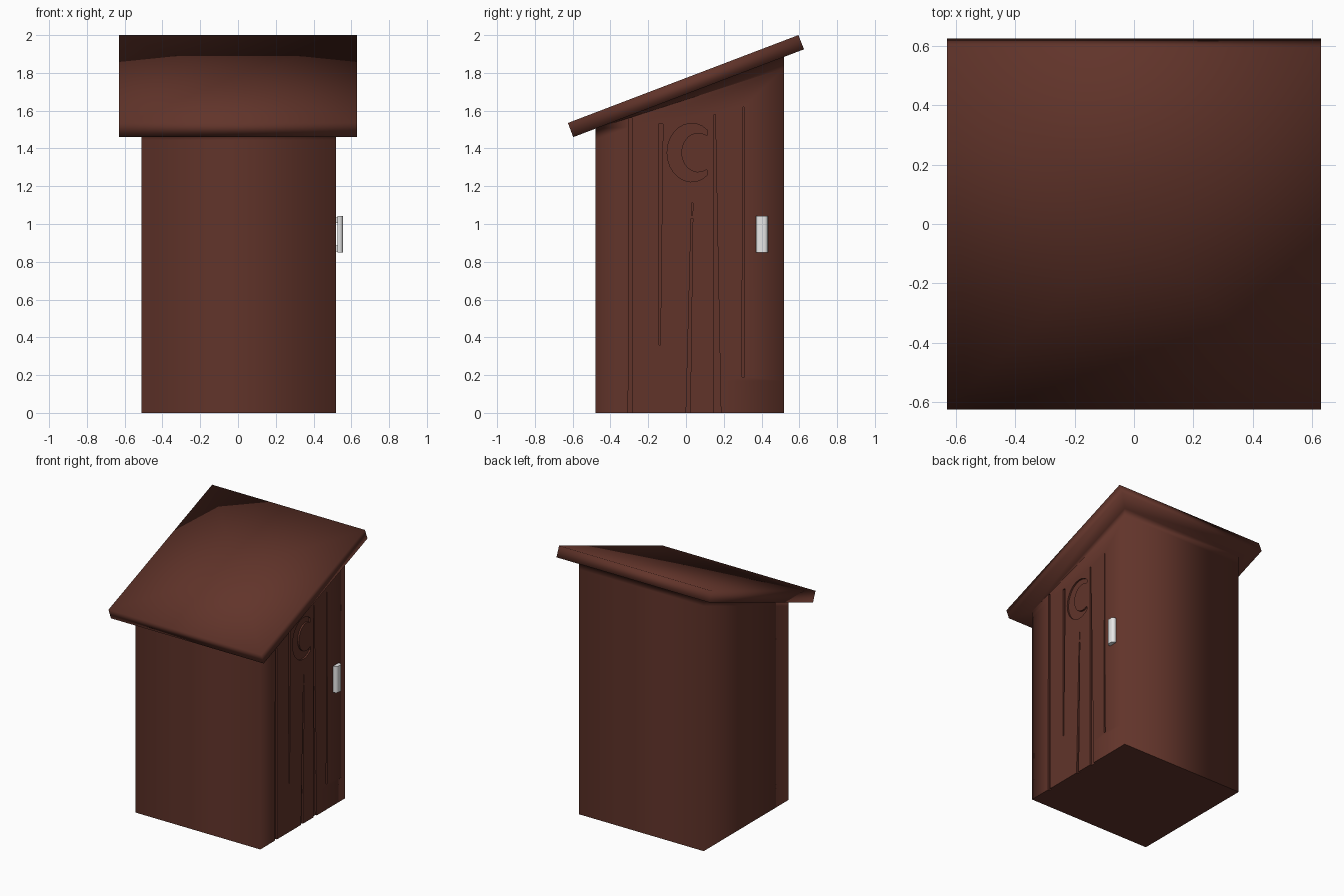
import bpy, bmesh
from math import sin, cos, radians

cube = bpy.data.objects.get("Cube")
if cube:
    bpy.data.objects.remove(cube, do_unlink=True)


def material(name, color):
    mat = bpy.data.materials.new(name)
    mat.use_nodes = True
    mat.diffuse_color = (*color, 1)
    mat.node_tree.nodes["Principled BSDF"].inputs["Base Color"].default_value = (*color, 1)
    return mat


def add_object(name, bm, mat):
    bmesh.ops.recalc_face_normals(bm, faces=bm.faces)
    mesh = bpy.data.meshes.new(name)
    bm.to_mesh(mesh)
    bm.free()
    mesh.materials.append(mat)
    obj = bpy.data.objects.new(name, mesh)
    bpy.context.collection.objects.link(obj)
    return obj


wood = material("reddish_brown_wood", (0.12, 0.034, 0.023))
metal = material("light_grey_metal", (0.8, 0.8, 0.8))

SLOPE = 0.381          # roof pitch
WALL_X = 0.52          # door wall plane
GROOVE_X = 0.508       # floor of the carvings


def under_roof(y):
    return 1.46 + SLOPE * (y + 0.597)


def ring(bm, x0, x1, y0, y1, z_front, z_back):
    return [bm.verts.new(p) for p in ((x0, y0, z_front), (x1, y0, z_front),
                                      (x1, y1, z_back), (x0, y1, z_back))]


# Walls and overhanging lean-to roof, one smooth welded shell
bm = bmesh.new()
wall = (-0.51, WALL_X, -0.48, 0.52)
top_f, top_b = under_roof(wall[2]), under_roof(wall[3])
rings = [
    ring(bm, *wall, 0, 0),
    ring(bm, *wall, 0.17, 0.17),
    ring(bm, *wall, top_f - 0.06, top_b - 0.06),
    ring(bm, *wall, top_f, top_b),
    ring(bm, -0.63, 0.63, -0.597, 0.625, 1.46, 1.925),
    ring(bm, -0.63, 0.63, -0.625, 0.595, 1.535, 2.0),
]
bm.faces.new(rings[0][::-1])
for low, high in zip(rings, rings[1:]):
    for i in range(4):
        j = (i + 1) % 4
        bm.faces.new((low[i], low[j], high[j], high[i]))
roof_top = bm.faces.new(rings[-1])
bmesh.ops.poke(bm, faces=[roof_top])
shell = add_object("walls_and_roof", bm, wood)

# Carvings on the door wall: plank gaps as (top y range, bottom y range, z range)
gaps = [
    ((-0.303, -0.286), (-0.306, -0.284), (1.56, -0.02)),
    ((-0.145, -0.122), (-0.143, -0.136), (1.53, 0.36)),
    ((0.030, 0.037), (0.030, 0.035), (1.11, 1.045)),
    ((0.027, 0.036), (0.0, 0.022), (1.03, -0.02)),
    ((0.148, 0.155), (0.148, 0.185), (1.58, -0.02)),
    ((0.301, 0.307), (0.296, 0.31), (1.62, 0.19)),
]
outlines = [[(b[0], z[1]), (b[1], z[1]), (t[1], z[0]), (t[0], z[0])] for t, b, z in gaps]


def arc(y, z, ry, rz, start, end, steps):
    angles = [radians(start + (end - start) * i / steps) for i in range(steps + 1)]
    return [(y + ry * cos(a), z + rz * sin(a)) for a in angles]


# Crescent moon
outlines.append(arc(0.03, 1.378, 0.13, 0.155, 50, 310, 18)
                + arc(0.065, 1.378, 0.09, 0.105, 300, 60, 14))

bm = bmesh.new()
for outline in outlines:
    face = bm.faces.new([bm.verts.new((GROOVE_X, y, z)) for y, z in outline])
    extruded = bmesh.ops.extrude_face_region(bm, geom=[face], use_keep_orig=True)
    moved = [g for g in extruded["geom"] if isinstance(g, bmesh.types.BMVert)]
    bmesh.ops.translate(bm, verts=moved, vec=(0.04, 0, 0))
cutter = add_object("carving_cutter", bm, wood)
cutter.hide_render = True

carve = shell.modifiers.new("carve", "BOOLEAN")
carve.operation = "DIFFERENCE"
carve.solver = "EXACT"
carve.object = cutter
depsgraph = bpy.context.evaluated_depsgraph_get()
carved = bpy.data.meshes.new_from_object(shell.evaluated_get(depsgraph))
shell.modifiers.clear()
shell.data = carved
bpy.data.objects.remove(cutter, do_unlink=True)

# Smooth everywhere except around the carvings
bm = bmesh.new()
bm.from_mesh(carved)
for face in bm.faces:
    face.smooth = True
    face.material_index = 0
    if any(abs(v.co.x - GROOVE_X) < 0.001 for v in face.verts):
        for edge in face.edges:
            edge.smooth = False
bm.to_mesh(carved)
bm.free()


# Door handle: rounded grip on two short posts
def block(name, center, size, round_off):
    bm = bmesh.new()
    bmesh.ops.create_cube(bm, size=1)
    bmesh.ops.scale(bm, vec=size, verts=bm.verts)
    bmesh.ops.translate(bm, vec=center, verts=bm.verts)
    if round_off:
        upright = [e for e in bm.edges
                   if abs(e.verts[0].co.z - e.verts[1].co.z) > 0.05
                   and e.verts[0].co.x > center[0]]
        bmesh.ops.bevel(bm, geom=upright, offset=round_off, segments=4,
                        profile=0.5, affect="EDGES")
    obj = add_object(name, bm, metal)
    bpy.ops.object.select_all(action="DESELECT")
    obj.select_set(True)
    bpy.context.view_layer.objects.active = obj
    bpy.ops.object.shade_smooth_by_angle(angle=radians(40))


block("handle_grip", (0.541, 0.402, 0.946), (0.03, 0.064, 0.195), 0.02)
for name, z in (("handle_post_top", 1.02), ("handle_post_bottom", 0.87)):
    block(name, (0.524, 0.402, z), (0.02, 0.03, 0.03), 0)
